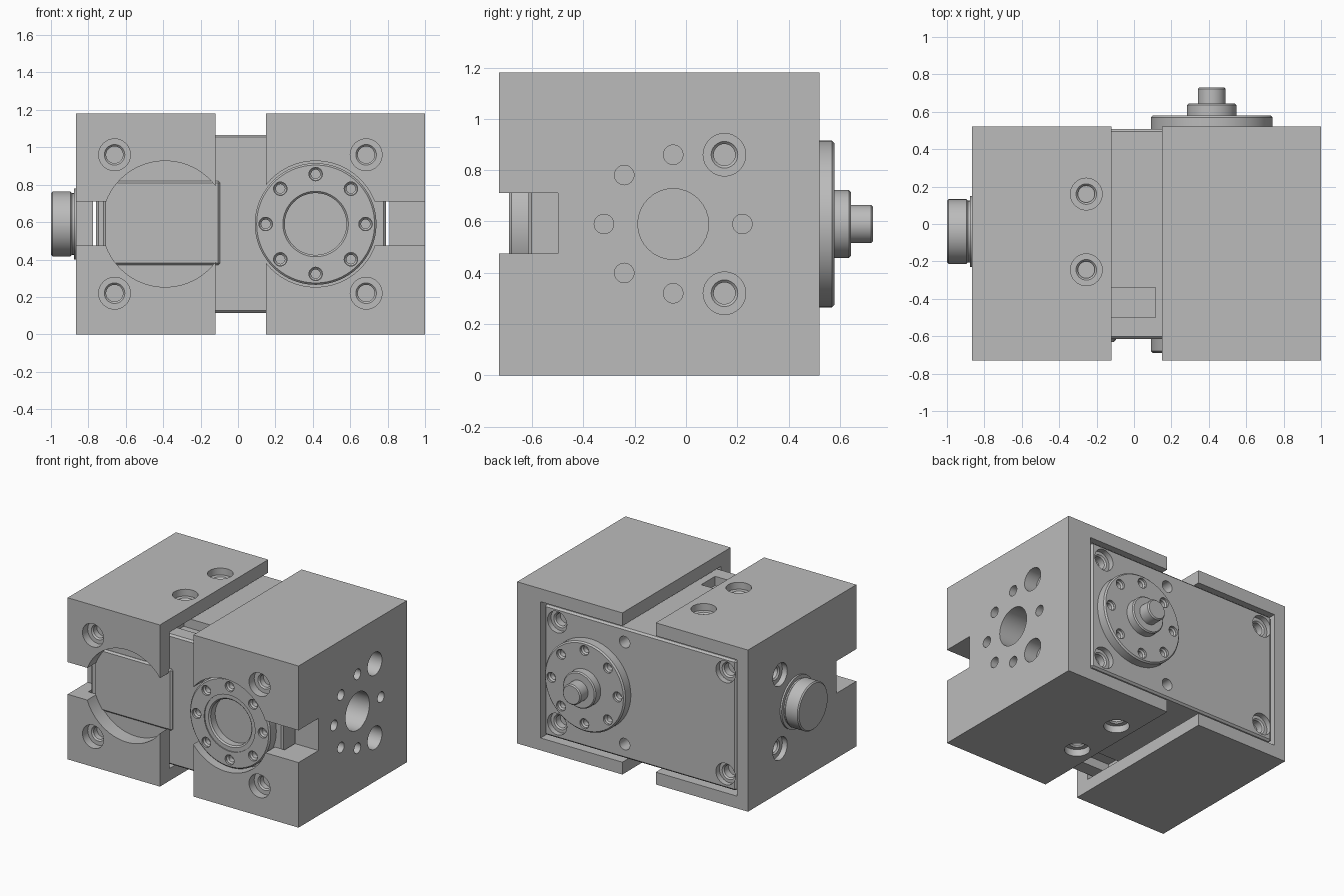
import bpy, bmesh, math
from mathutils import Vector

cube = bpy.data.objects.get("Cube")
if cube:
    bpy.data.objects.remove(cube, do_unlink=True)

GREY = bpy.data.materials.new("machined_grey")
GREY.use_nodes = True
GREY.diffuse_color = (0.5, 0.5, 0.5, 1)
GREY.node_tree.nodes["Principled BSDF"].inputs["Base Color"].default_value = (0.5, 0.5, 0.5, 1)

FRONT, BACK = Vector((0, -1, 0)), Vector((0, 1, 0))
LEFT, RIGHT = Vector((1, 0, 0)), Vector((-1, 0, 0))
UP, DOWN = Vector((0, 0, 1)), Vector((0, 0, -1))
MID = 0.59      # height of all the main axes
AXIS_X = 0.415  # sideways position of the output flanges


def finish(name, bm):
    bmesh.ops.recalc_face_normals(bm, faces=bm.faces)
    mesh = bpy.data.meshes.new(name)
    bm.to_mesh(mesh)
    bm.free()
    mesh.materials.append(GREY)
    obj = bpy.data.objects.new(name, mesh)
    bpy.context.collection.objects.link(obj)
    return obj


def box(name, x, y, z, bevel=0):
    """Box from three (low, high) ranges."""
    bm = bmesh.new()
    bmesh.ops.create_cube(bm, size=1)
    for v in bm.verts:
        v.co = [(a + b) / 2 + c * (b - a) for c, (a, b) in zip(v.co, (x, y, z))]
    if bevel:
        bmesh.ops.bevel(bm, geom=bm.edges[:], offset=bevel, segments=1, affect='EDGES')
    return finish(name, bm)


def turned(name, pos, axis, profile, sides=64):
    """Solid of revolution; profile is (radius, distance along axis)."""
    bm = bmesh.new()
    turn = axis.to_track_quat('Z', 'Y')
    rings = []
    for r, d in profile:
        rings.append([bm.verts.new(Vector(pos) + turn @ Vector((
            r * math.cos(math.tau * i / sides), r * math.sin(math.tau * i / sides), d)))
            for i in range(sides)])
    for a, b in zip(rings, rings[1:]):
        for i in range(sides):
            j = (i + 1) % sides
            bm.faces.new((a[i], a[j], b[j], b[i]))
    bm.faces.new(rings[0])
    bm.faces.new(rings[-1])
    return finish(name, bm)


def cut(obj, cutter):
    cutter.hide_render = True
    mod = obj.modifiers.new("cut", 'BOOLEAN')
    mod.operation, mod.solver, mod.object = 'DIFFERENCE', 'EXACT', cutter
    bpy.context.view_layer.objects.active = obj
    bpy.ops.object.modifier_apply(modifier=mod.name)
    bpy.data.objects.remove(cutter, do_unlink=True)


def drill(obj, pos, axis, r, depth):
    cut(obj, turned("drill", pos, axis, [(r, 0.03), (r, -depth)], 32))


def counterbore(obj, pos, axis, r=0.085, depth=0.06, inner=0.045, deep=0.16):
    cut(obj, turned("counterbore", pos, axis, [
        (r, 0.03), (r, -depth), (inner + 0.01, -depth),
        (inner, -depth - 0.01), (inner, -deep)], 32))


def ring(radius, count=8):
    for i in range(count):
        a = math.tau * i / count
        yield radius * math.cos(a), radius * math.sin(a)


# Two outer blocks sharing a cavity that opens to the back and the middle gap
DEPTH, HEIGHT = (-0.73, 0.52), (0, 1.18)
left_block = box("left_block", (0.15, 1), DEPTH, HEIGHT)
right_block = box("right_block", (-0.865, -0.12), DEPTH, HEIGHT)
for block, screw_x, pocket_x, slot_x in (
        (left_block, 0.685, AXIS_X, (0.7, 1.1)),
        (right_block, -0.66, -0.39, (-1.1, -0.68))):
    cut(block, box("cavity", (-0.775, 0.81), (-0.62, 0.6), (0.09, 1.085)))
    # round front window with a slot running to the outer side
    cut(block, turned("window", (pocket_x, -0.73, MID), FRONT, [(0.337, 0.05), (0.337, -0.15)], 96))
    cut(block, box("slot", slot_x, (-0.8, -0.5), (0.475, 0.71)))
    for z in (0.22, 0.96):
        counterbore(block, (screw_x, -0.73, z), FRONT)

# Mounting holes on the outer sides, top and bottom
for z in (0.32, 0.86):
    counterbore(left_block, (1, 0.15, z), LEFT, 0.083, 0.1, 0.042, 0.17)
    counterbore(right_block, (-0.865, 0.15, z), RIGHT, 0.083, 0.04, 0.042, 0.08)
for y in (-0.245, 0.16):
    counterbore(right_block, (-0.255, y, 1.18), UP, 0.085, 0.05, 0.045, 0.085)
    counterbore(left_block, (0.285, y, 0), DOWN, 0.085, 0.05, 0.045, 0.085)
drill(left_block, (1, -0.05, MID), LEFT, 0.138, 0.3)
for i, (y, z) in enumerate(ring(0.27)):
    if i not in (1, 7):
        drill(left_block, (1, y - 0.05, z + MID), LEFT, 0.038, 0.12)

# Inner body with screws in its back plate and a recess above and below
body = box("inner_body", (-0.76, 0.79), (-0.615, 0.508), (0.115, 1.067), 0.013)
for z in (0.22, 0.965):
    for x in (-0.675, 0.685):
        counterbore(body, (x, 0.508, z), BACK, 0.078, 0.04, 0.045, 0.1)
    drill(body, (0.14, 0.508, z), BACK, 0.042, 0.1)
for z in ((0.05, 0.18), (1.0, 1.15)):
    cut(body, box("recess", (-0.2, 0.115), (-0.5, -0.34), z))
window_pad = box("window_pad", (-0.72, -0.095), (-0.63, -0.55), (0.37, 0.82), 0.012)

# Front output flange: hollow centre and a ring of bolt holes
front_flange = turned("front_flange", (AXIS_X, 0, MID), FRONT, [
    (0.325, 0.55), (0.325, 0.68), (0.315, 0.69), (0.205, 0.69), (0.205, 0.682),
    (0.175, 0.682), (0.165, 0.672), (0.165, 0.62)], 96)

# Back output flange with a stepped shaft
back_flange = turned("back_flange", (AXIS_X, 0, MID), BACK, [
    (0.325, 0.45), (0.325, 0.57), (0.315, 0.58), (0.132, 0.58), (0.132, 0.635),
    (0.124, 0.643), (0.074, 0.643), (0.074, 0.722), (0.066, 0.73)], 96)
for x, z in ring(0.267):
    for flange, y, axis in ((front_flange, -0.69, FRONT), (back_flange, 0.58, BACK)):
        counterbore(flange, (AXIS_X + x, y, MID + z), axis, 0.036, 0.015, 0.024, 0.06)

# Side connector knob
turned("side_knob", (0, -0.04, MID), RIGHT, [
    (0.19, 0.84), (0.19, 0.878), (0.165, 0.878), (0.165, 0.888),
    (0.173, 0.896), (0.173, 0.992), (0.165, 1.0)])

# Smooth the round walls, keep machined edges sharp
for obj in bpy.context.scene.objects:
    if obj.type == 'MESH' and obj.data.materials and obj.data.materials[0] == GREY:
        obj.data.shade_smooth()
        obj.data.set_sharp_from_angle(angle=math.radians(30))
